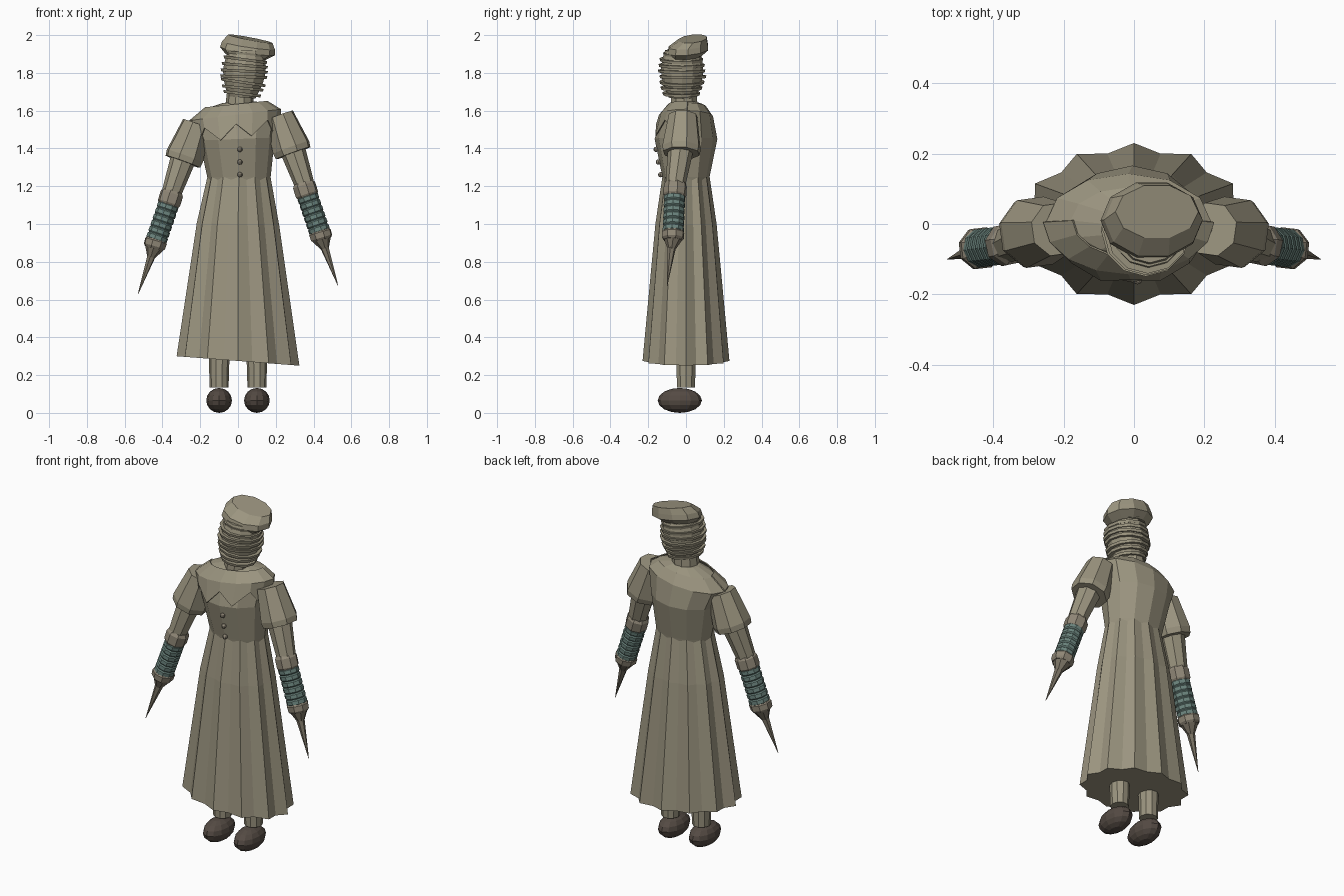
import bpy, bmesh, math, random
from mathutils import Vector, Quaternion

if "Cube" in bpy.data.objects:
    bpy.data.objects.remove(bpy.data.objects["Cube"], do_unlink=True)
random.seed(4)


def material(name, rgb):
    m = bpy.data.materials.new(name)
    m.use_nodes = True
    m.diffuse_color = (*rgb, 1)
    m.node_tree.nodes["Principled BSDF"].inputs["Base Color"].default_value = (*rgb, 1)
    return m


CLOTH = material("khaki cloth", (0.33, 0.30, 0.215))
CUFF = material("brown cuff", (0.28, 0.245, 0.185))
TEAL = material("dull teal", (0.15, 0.235, 0.21))
SPIKE = material("spike brown", (0.20, 0.175, 0.13))
SHOE = material("dark brown", (0.09, 0.07, 0.057))


def build(name, rows, mat, closed=True, caps=True):
    """Skin rows of points with quads, optionally closed and capped."""
    bm = bmesh.new()
    grid = [[bm.verts.new(p) for p in row] for row in rows]
    n = len(grid[0])
    for a, b in zip(grid, grid[1:]):
        for i in range(n if closed else n - 1):
            j = (i + 1) % n
            bm.faces.new((a[i], a[j], b[j], b[i]))
    if caps:
        bm.faces.new(grid[0][::-1])
        bm.faces.new(grid[-1])
    bmesh.ops.recalc_face_normals(bm, faces=bm.faces)
    mesh = bpy.data.meshes.new(name)
    bm.to_mesh(mesh)
    bm.free()
    mesh.materials.append(mat)
    ob = bpy.data.objects.new(name, mesh)
    bpy.context.collection.objects.link(ob)
    return ob


def ring(x, y, z, rx, ry, slope=0, n=12, fold=1.0, turn=0):
    """Flat ellipse that tilts in z along x; fold pulls in every second point."""
    pts = []
    for i in range(n):
        a = math.tau * (i + turn) / n
        f = fold if i % 2 else 1
        dx = rx * f * math.cos(a)
        pts.append((x + dx, y + ry * f * math.sin(a), z + slope * dx))
    return pts


def tube(name, start, end, profile, mat, n=8):
    """Round part along an axis; profile holds (position 0-1, radius)."""
    start, end = Vector(start), Vector(end)
    q = (end - start).to_track_quat('Z', 'Y')
    rows = []
    for t, r in profile:
        c = start.lerp(end, t)
        rows.append([c + q @ Vector((r * math.cos(a), r * math.sin(a), 0))
                     for a in (math.tau * (i + 0.5) / n for i in range(n))])
    return build(name, rows, mat)


def ball(name, centre, size, mat, u, v):
    bm = bmesh.new()
    bmesh.ops.create_uvsphere(bm, u_segments=u, v_segments=v, radius=1)
    for p in bm.verts:
        p.co = Vector(centre) + Vector(a * b for a, b in zip(p.co, size))
    mesh = bpy.data.meshes.new(name)
    bm.to_mesh(mesh)
    bm.free()
    mesh.materials.append(mat)
    bpy.context.collection.objects.link(bpy.data.objects.new(name, mesh))


# Pleated skirt with a slanted hem
build("skirt", [ring(0, 0, 0.275, 0.325, 0.23, -0.077, 24, 0.9),
                ring(0, 0, 1.0, 0.218, 0.162, -0.03, 24, 0.91),
                ring(0.005, 0, 1.25, 0.167, 0.125, 0, 24, 0.93)], CLOTH)

# Bodice, leaning up towards the left shoulder
build("bodice", [ring(0.005, 0, 1.19, 0.155, 0.115),
                 ring(0.005, 0, 1.25, 0.168, 0.125),
                 ring(-0.005, 0, 1.45, 0.2, 0.166, 0.04),
                 ring(-0.015, 0.005, 1.57, 0.235, 0.138, 0.13),
                 ring(-0.01, 0.01, 1.625, 0.17, 0.095, 0.1),
                 ring(0, 0.0, 1.645, 0.08, 0.06, 0.05)], CLOTH)

# Zigzag collar draped over the front
upper, middle, lower = [], [], []
for i in range(9):
    a = math.pi * (1 + i / 8)
    c, s = math.cos(a), math.sin(a)
    tip = i % 2
    upper.append((-0.01 + 0.165 * c, 0.01 + 0.105 * s, 1.635 + 0.017 * c))
    middle.append((-0.015 + 0.243 * c, 0.005 + 0.148 * s, 1.578 + 0.03 * c))
    lower.append((-0.01 + (0.215 if tip else 0.237) * c,
                  (0.176 if tip else 0.158) * s, (1.455 if tip else 1.53) + 0.03 * c))
collar = build("collar", [upper, middle, lower], CLOTH, closed=False, caps=False)
collar.modifiers.new("thickness", 'SOLIDIFY').thickness = 0.006

# Buttons
for i in range(3):
    ball("button", (0.01, -0.158 + 0.012 * i, 1.395 - 0.067 * i), (0.014,) * 3, CUFF, 8, 6)

# Neck and head
build("neck", [ring(0.005, -0.01, 1.6, 0.075, 0.075, n=10),
               ring(0.015, -0.01, 1.73, 0.07, 0.07, n=10)], CLOTH)
head_rows = []
for i in range(7):
    t = i / 6
    r = 0.072 + 0.04 * math.sin(math.pi * min(1, t * 0.85))
    head_rows.append(ring(0.02 + 0.025 * t, -0.02, 1.67 + 0.25 * t, r, r, -0.08))
build("head", head_rows, CLOTH)

# Wrapped bandage bands
for i in range(8):
    t = i / 7
    z = 1.69 + 0.21 * t
    r = 0.092 + 0.034 * math.sin(math.pi * (0.08 + 0.78 * t))
    tilt = -0.09 + random.uniform(-0.07, 0.07)
    cx, cy = 0.022 + 0.02 * t, -0.02 + random.uniform(-0.006, 0.006)
    build("bandage", [ring(cx, cy, z - 0.008, r - 0.004, r - 0.004, tilt),
                      ring(cx, cy, z + 0.007, r, r, tilt)], CLOTH)

# Flat cap, tipped to the left and forward
cap = [ring(0.04, -0.005, 1.885, 0.105, 0.09, -0.15, 10),
       ring(0.05, 0.01, 1.915, 0.145, 0.113, -0.15, 10),
       ring(0.055, 0.012, 1.945, 0.14, 0.108, -0.15, 10),
       ring(0.065, 0.035, 1.978, 0.118, 0.078, -0.19, 10)]
build("cap", [[(x, y, z + 0.1 * (y - 0.01)) for x, y, z in row] for row in cap], CLOTH)

# Arms: the right one hangs slightly lower
for side, drop, label in ((1, 0, "left"), (-1, 0.045, "right")):
    def at(x, y, z):
        return (side * x, y, z - drop)
    tube(label + "_sleeve", at(0.22, -0.015, 1.575), at(0.292, -0.025, 1.375),
         [(0, 0.078), (0.85, 0.105), (1, 0.1)], CLOTH)
    tube(label + "_upper_arm", at(0.28, -0.025, 1.42), at(0.362, -0.06, 1.18),
         [(0, 0.07), (1, 0.05)], CLOTH)
    tube(label + "_elbow_cuff", at(0.345, -0.055, 1.22), at(0.369, -0.06, 1.145),
         [(0, 0.052), (0.2, 0.062), (0.85, 0.062), (1, 0.055)], CUFF)
    bands = []
    for i in range(6):
        bands += [(i / 6, 0.052), (i / 6 + 0.03, 0.057), (i / 6 + 0.13, 0.057), (i / 6 + 0.16, 0.052)]
    tube(label + "_bracer", at(0.367, -0.06, 1.15), at(0.434, -0.068, 0.955), bands, TEAL, 10)
    tube(label + "_wrist_cuff", at(0.429, -0.068, 0.972), at(0.446, -0.07, 0.915),
         [(0, 0.05), (0.3, 0.062), (0.8, 0.06), (1, 0.05)], CUFF)
    tube(label + "_hand", at(0.444, -0.07, 0.92), at(0.463, -0.077, 0.862),
         [(0, 0.05), (1, 0.018)], SPIKE)
    tube(label + "_spike", at(0.455, -0.075, 0.885), at(0.53, -0.1, 0.672),
         [(0, 0.024), (0.3, 0.017), (1, 0.001)], SPIKE, 6)
    # Legs and shoes
    build(label + "_leg", [ring(side * 0.1, 0, 0.135, 0.05, 0.05, n=10),
                           ring(side * 0.1, 0, 0.4, 0.058, 0.058, n=10)], CLOTH)
    ball(label + "_shoe", (side * 0.1, -0.033, 0.066), (0.068, 0.117, 0.066), SHOE, 12, 8)
